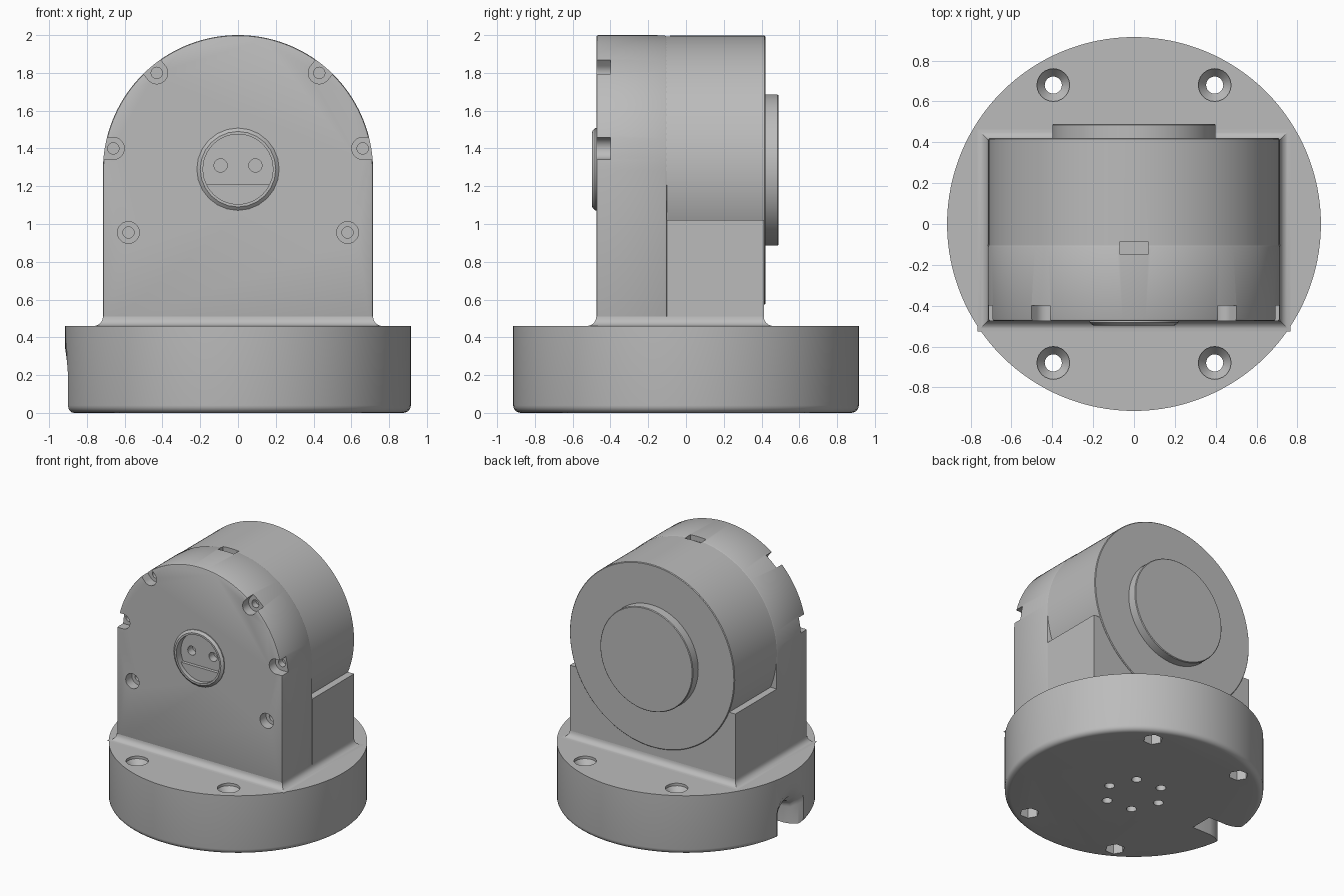
import bpy, bmesh
from math import pi, cos, sin, sqrt, radians, atan2
from mathutils import Matrix, Vector

if "Cube" in bpy.data.objects:
    bpy.data.objects.remove(bpy.data.objects["Cube"])

GREY = (0.5, 0.5, 0.5, 1)
mat = bpy.data.materials.new("plain grey")
mat.use_nodes = True
mat.diffuse_color = GREY
mat.node_tree.nodes["Principled BSDF"].inputs["Base Color"].default_value = GREY

AXIS_Z = 1.285   # height of the motor axis
R = 0.715        # half width of the housing
FRONT = -0.475
BASE_R, BASE_TOP = 0.915, 0.46


def loft(name, rings, close=True):
    """Skin a list of equal-length point rings and cap both ends."""
    bm = bmesh.new()
    vs = [[bm.verts.new(p) for p in ring] for ring in rings]
    n = len(rings[0])
    for a, b in zip(vs, vs[1:]):
        for i in range(n):
            j = (i + 1) % n
            bm.faces.new((a[i], a[j], b[j], b[i]))
    if close:
        bm.faces.new(vs[0][::-1])
        bm.faces.new(vs[-1])
    bmesh.ops.recalc_face_normals(bm, faces=bm.faces)
    me = bpy.data.meshes.new(name)
    bm.to_mesh(me)
    bm.free()
    me.materials.append(mat)
    ob = bpy.data.objects.new(name, me)
    bpy.context.collection.objects.link(ob)
    return ob


def arc(r, a0, a1, n, cx=0, cy=0):
    return [(cx + r * cos(a0 + (a1 - a0) * i / n), cy + r * sin(a0 + (a1 - a0) * i / n))
            for i in range(n + 1)]


def circle(r, n, cx=0, cy=0, turn=0):
    return arc(r, turn, turn + 2 * pi, n, cx, cy)[:-1]


def extrude_y(name, outline, y0, y1):
    return loft(name, [[(x, y, z) for x, z in outline] for y in (y0, y1)])


def turn_z(name, profile, n=96, cx=0, cy=0, turn=0):
    return loft(name, [[(x, y, z) for x, y in circle(r, n, cx, cy, turn)] for r, z in profile])


def turn_y(name, profile, n=64, cx=0, cz=AXIS_Z):
    return loft(name, [[(x, y, z) for x, z in circle(r, n, cx, cz)] for r, y in profile])


def activate(ob):
    bpy.ops.object.select_all(action='DESELECT')
    ob.select_set(True)
    bpy.context.view_layer.objects.active = ob


def bevel(ob, width, angle=50):
    m = ob.modifiers.new("edge", 'BEVEL')
    m.width, m.segments, m.limit_method, m.angle_limit = width, 2, 'ANGLE', radians(angle)
    activate(ob)
    bpy.ops.object.modifier_apply(modifier=m.name)


def cut(ob, cutter, keep=False):
    cutter.hide_render = True
    m = ob.modifiers.new("cut", 'BOOLEAN')
    m.operation, m.object, m.solver = 'DIFFERENCE', cutter, 'EXACT'
    activate(ob)
    bpy.ops.object.modifier_apply(modifier=m.name)
    if not keep:
        bpy.data.objects.remove(cutter)


# Round base with a softened lower edge
foot = [(BASE_R - 0.04 + x, 0.04 + z) for x, z in arc(0.04, -pi / 2, 0, 5)]
base = turn_z("round_base", foot + [(BASE_R, BASE_TOP)], 128)

# Countersunk through holes with hexagonal nut pockets below
for sx in (-1, 1):
    for sy in (-1, 1):
        x, y = sx * 0.395, sy * 0.68
        cut(base, turn_z("bolt_hole", [(0.042, -0.1), (0.042, 0.39), (0.08, 0.44), (0.08, 0.5)], 24, x, y))
        cut(base, turn_z("nut_pocket", [(0.07, -0.1), (0.07, 0.15)], 6, x, y))

# Ring of blind mounting holes underneath
for k in range(6):
    a = radians(55 + 60 * k)
    cut(base, turn_z("mount_hole", [(0.036, -0.1), (0.036, 0.1)], 20, 0.21 * cos(a), 0.21 * sin(a)))

# Flared cable channel on the right side of the base
channel = []
for x, w, h in ((-1.0, 0.26, 0.45), (-0.915, 0.19, 0.34), (-0.88, 0.13, 0.26),
                (-0.83, 0.1, 0.21), (-0.78, 0.09, 0.2), (-0.62, 0.09, 0.2)):
    top = [(x, w * c, h - w * 0.8 + w * 0.8 * s) for c, s in arc(1, 0, pi, 14)]
    channel.append([(x, w, -0.1)] + top + [(x, -w, -0.1)])
cut(base, loft("cable_channel", channel))

# Arched front housing
arch = [(R, BASE_TOP - 0.02)] + arc(R, 0, pi, 80, 0, AXIS_Z) + [(-R, BASE_TOP - 0.02)]
housing = extrude_y("front_housing", arch, FRONT, -0.1)
bevel(housing, 0.012)

# Motor drum and the square support behind the housing
drum = turn_y("motor_drum", [(R - 0.003, -0.25), (R - 0.003, 0.415), (R - 0.008, 0.42)], 128)
support = extrude_y("rear_support", [(-R, 0.44), (R, 0.44), (R, 1.02), (-R, 1.02)], -0.1, 0.412)
turn_y("output_flange", [(0.4, 0.4), (0.4, 0.485), (0.395, 0.49)], 96)

# Fillet between the upright body and the base
rings = []
for dx, dz in arc(0.05, pi, 1.5 * pi, 6, 0.05, 0.05):
    d = dx
    rings.append([(sx * (R + d), y, BASE_TOP + dz) for sx, y in
                  ((-1, FRONT - d), (1, FRONT - d), (1, 0.412 + d), (-1, 0.412 + d))])
loft("base_fillet", rings)

# Screw recesses: the upper four open outward, the lower two are round
for side in (-1, 1):
    for x, z, direction in ((0.43, 1.80, (0.64, 0.77)), (0.66, 1.40, (1, 0)), (0.58, 0.955, None)):
        x *= side
        if direction:
            a = atan2(direction[1], side * direction[0])
            outline = arc(0.058, a + pi / 2, a + 1.5 * pi, 16, x, z)
            outline += [(px + 0.2 * cos(a), pz + 0.2 * sin(a)) for px, pz in (outline[-1], outline[0])]
        else:
            outline = circle(0.058, 28, x, z)
        cut(housing, extrude_y("screw_recess", outline, -0.6, -0.4))
        cut(housing, turn_y("screw_hole", [(0.03, -0.5), (0.03, -0.35)], 20, x, z))

# Small rectangular pocket on the crown
pocket = extrude_y("crown_pocket", [(-0.068, 1.96), (0.068, 1.96), (0.068, 2.1), (-0.068, 2.1)], -0.15, -0.085)
cut(housing, pocket, keep=True)
cut(drum, pocket)

# Round front connector: rim, recessed floor, step and two pin holes
cut(housing, turn_y("connector_bore", [(0.185, -0.6), (0.185, -0.44)], 48, 0, 1.29))
rim = turn_y("connector_rim", [(0.218, -0.46), (0.218, -0.482), (0.2, -0.497)], 24, 0, 1.29)
cut(rim, turn_y("rim_bore", [(0.185, -0.6), (0.185, -0.4)], 48, 0, 1.29))
for x in (-0.092, 0.092):
    cut(housing, turn_y("pin_hole", [(0.035, -0.5), (0.035, -0.38)], 20, x, 1.31))
half = sqrt(0.185 ** 2 - 0.08 ** 2)
a = atan2(-0.08, half)
extrude_y("connector_step", arc(0.185, -pi - a, a, 24, 0, 1.29), -0.465, -0.43)

# Smooth shading with sharp edges kept
for ob in list(bpy.context.collection.objects):
    if ob.type == 'MESH' and mat.name in ob.data.materials:
        activate(ob)
        bpy.ops.object.shade_smooth_by_angle(angle=radians(30))
